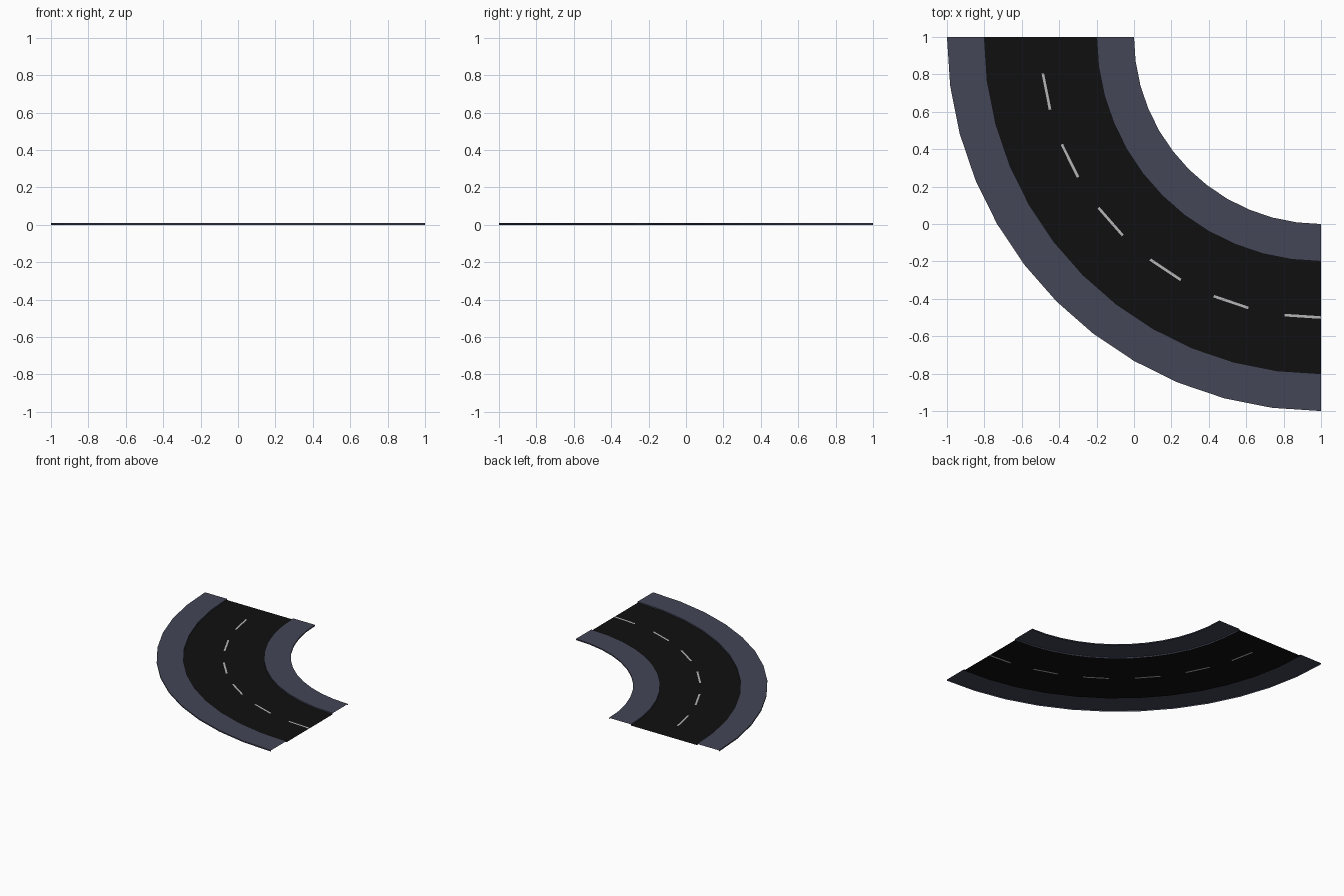
import bpy
import math

if "Cube" in bpy.data.objects:
    bpy.data.objects.remove(bpy.data.objects["Cube"])

SEGMENTS = 12          # quarter bend, 7.5 degrees per step
CENTRE = (1.0, 1.0)    # centre of the bend
KERB = 0.01            # pavement height above the road


def material(name, rgb):
    mat = bpy.data.materials.new(name)
    mat.diffuse_color = (*rgb, 1.0)
    mat.use_nodes = True
    mat.node_tree.nodes["Principled BSDF"].inputs["Base Color"].default_value = mat.diffuse_color
    return mat


asphalt = material("asphalt", (0.005, 0.005, 0.005))
paving = material("paving", (0.056, 0.061, 0.093))
paint = material("paint", (0.46, 0.46, 0.46))


def sweep(name, profile, mats, pick=lambda seg, strip: 0):
    """Sweep a (radius, z) profile, ordered inwards to outwards, round the bend."""
    n = len(profile)
    verts, faces, slots = [], [], []
    for i in range(SEGMENTS + 1):
        a = math.pi + i * math.pi / 2 / SEGMENTS
        for r, z in profile:
            verts.append((CENTRE[0] + r * math.cos(a), CENTRE[1] + r * math.sin(a), z))
    for i in range(SEGMENTS):
        for j in range(n - 1):
            a, b = i * n + j, (i + 1) * n + j
            faces.append((a, a + 1, b + 1, b))
            slots.append(pick(i, j))
    mesh = bpy.data.meshes.new(name)
    mesh.from_pydata(verts, [], faces)
    for mat in mats:
        mesh.materials.append(mat)
    for face, slot in zip(mesh.polygons, slots):
        face.material_index = slot
    obj = bpy.data.objects.new(name, mesh)
    bpy.context.collection.objects.link(obj)
    return obj


# Road sheet, with a dash on every second step of its thin centre strip
sweep("road", [(1.2, 0), (1.493, 0), (1.507, 0), (1.8, 0)], [asphalt, paint],
      lambda seg, strip: 1 if strip == 1 and seg % 2 else 0)

# Raised pavements with kerb faces on both sides
for name, r0, r1 in (("inner_pavement", 1.0, 1.2), ("outer_pavement", 1.8, 2.0)):
    sweep(name, [(r0, 0), (r0, KERB), (r1, KERB), (r1, 0)], [paving])
